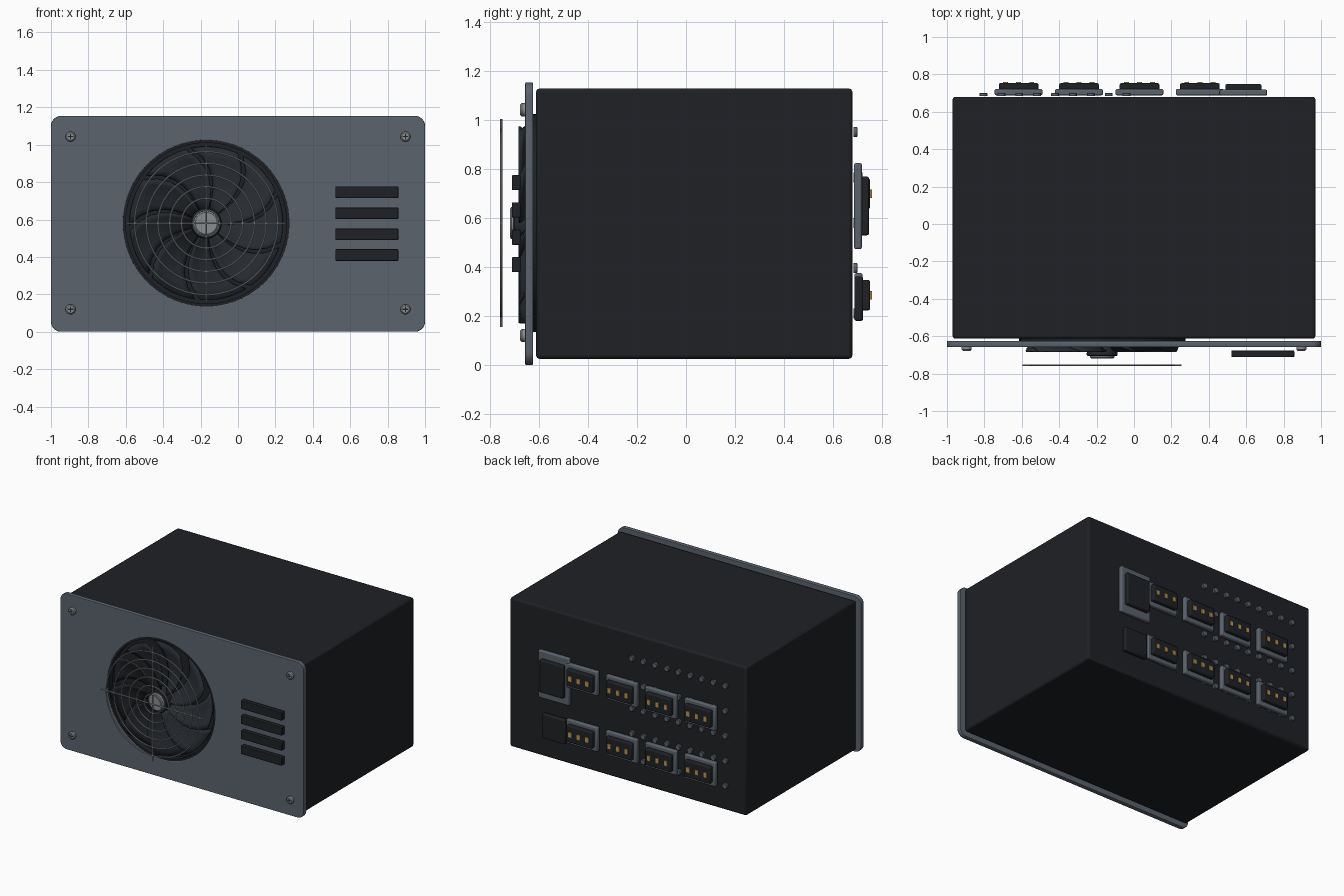
import bpy, bmesh, math
from mathutils import Matrix, Vector

if "Cube" in bpy.data.objects:
    bpy.data.objects.remove(bpy.data.objects["Cube"])

FX, FZ = -0.17, 0.58          # fan centre


def material(name, rgb):
    m = bpy.data.materials.new(name)
    m.diffuse_color = (*rgb, 1)
    m.use_nodes = True
    m.node_tree.nodes["Principled BSDF"].inputs["Base Color"].default_value = m.diffuse_color
    return m


BLACK = material("black_case", (0.013, 0.015, 0.018))
GREY = material("panel_grey", (0.105, 0.125, 0.15))
WIRE = material("wire_grey", (0.30, 0.32, 0.33))
STEEL = material("screw_steel", (0.25, 0.27, 0.29))
GOLD = material("contact_gold", (0.50, 0.30, 0.08))
BLADE = material("blade_black", (0.02, 0.024, 0.03))


def finish(name, bm, mat):
    bmesh.ops.recalc_face_normals(bm, faces=bm.faces)
    me = bpy.data.meshes.new(name)
    bm.to_mesh(me)
    bm.free()
    ob = bpy.data.objects.new(name, me)
    bpy.context.collection.objects.link(ob)
    me.materials.append(mat)
    return ob


def box(name, x, y, z, mat, bevel=0.0, segments=2):
    """Box from (min, max) pairs, optionally with rounded edges."""
    bm = bmesh.new()
    bmesh.ops.create_cube(bm, size=1)
    for v in bm.verts:
        v.co = Vector([a[0] + (a[1] - a[0]) * (c + 0.5) for a, c in zip((x, y, z), v.co)])
    ob = finish(name, bm, mat)
    if bevel:
        b = ob.modifiers.new("rounded_edges", "BEVEL")
        b.width, b.segments = bevel, segments
    return ob


def lathe(name, profile, x, z, mat, steps=32, closed=False):
    """Spin (radius, y) points about a front-to-back axis."""
    bm = bmesh.new()
    pts = [bm.verts.new((r, y, 0)) for r, y in profile]
    edges = [bm.edges.new(p) for p in zip(pts, pts[1:])]
    if closed:
        edges.append(bm.edges.new((pts[-1], pts[0])))
    bmesh.ops.spin(bm, geom=pts + edges, cent=(0, 0, 0), axis=(0, 1, 0),
                   angle=2 * math.pi, steps=steps)
    bmesh.ops.remove_doubles(bm, verts=bm.verts, dist=1e-5)
    bmesh.ops.translate(bm, verts=bm.verts, vec=(x, 0, z))
    return finish(name, bm, mat)


def arc(cx, cy, r, a0, a1, n):
    return [(cx + r * math.cos(math.radians(a0 + (a1 - a0) * i / n)),
             cy + r * math.sin(math.radians(a0 + (a1 - a0) * i / n))) for i in range(n + 1)]


# Case
box("case", (-0.97, 0.97), (-0.613, 0.68), (0.025, 1.13), BLACK, 0.014)

# Front panel: rounded rectangle with a round fan opening
R, EDGE = 0.05, 0.004
outline = []
for k, (sx, sz) in enumerate([(1, 1), (-1, 1), (-1, -1), (1, -1)]):
    outline += arc(sx * (1 - EDGE - R), 0.577 + sz * (0.577 - EDGE - R), R, 90 * k, 90 * k + 90, 8)
curve = bpy.data.curves.new("front_panel", "CURVE")
curve.dimensions, curve.fill_mode = "2D", "BOTH"
curve.extrude, curve.bevel_depth, curve.bevel_resolution = 0.0125, EDGE, 1
for pts in (outline, arc(FX, FZ, 0.448, 0, 360, 72)[:-1]):
    s = curve.splines.new("POLY")
    s.points.add(len(pts) - 1)
    for p, (px, pz) in zip(s.points, pts):
        p.co = (px, pz, 0, 1)
    s.use_cyclic_u = True
tmp = bpy.data.objects.new("panel_curve", curve)
bpy.context.collection.objects.link(tmp)
mesh = bpy.data.meshes.new_from_object(tmp.evaluated_get(bpy.context.evaluated_depsgraph_get()))
bpy.data.objects.remove(tmp)
mesh.transform(Matrix.Translation((0, -0.641, 0)) @ Matrix.Rotation(math.pi / 2, 4, "X"))
mesh.materials.clear()
mesh.materials.append(GREY)
bpy.context.collection.objects.link(bpy.data.objects.new("front_panel", mesh))

# Fan shroud lining the opening
lathe("fan_shroud", [(0.445, -0.656), (0.445, -0.612), (0.43, -0.612), (0.43, -0.656)],
      FX, FZ, BLACK, 72, True)

# Fan blades: swept, pitched strips around the hub
bm = bmesh.new()
BLADES, NR, NA = 9, 6, 6
for b in range(BLADES):
    grid = []
    for i in range(NR + 1):
        t = i / NR
        r = 0.07 + 0.34 * t
        row = []
        for j in range(NA + 1):
            u = j / NA
            a = 2 * math.pi * b / BLADES + 0.45 * t * t + 0.62 * u
            y = -0.682 + 0.062 * u + 0.012 * math.sin(math.pi * u) * t
            row.append(bm.verts.new((FX + r * math.cos(a), y, FZ + r * math.sin(a))))
        grid.append(row)
    for i in range(NR):
        for j in range(NA):
            bm.faces.new((grid[i][j], grid[i + 1][j], grid[i + 1][j + 1], grid[i][j + 1]))
blades = finish("fan_blades", bm, BLADE)
sol = blades.modifiers.new("thickness", "SOLIDIFY")
sol.thickness, sol.offset = 0.008, 0

# Hub and cap
lathe("fan_hub", [(0, -0.612), (0.08, -0.612), (0.083, -0.70), (0.078, -0.706), (0, -0.706)],
      FX, FZ, BLADE, 40)
lathe("hub_cap", [(0, -0.70), (0.065, -0.70), (0.065, -0.714), (0.058, -0.72), (0, -0.72)],
      FX, FZ, STEEL, 40)

# Wire guard: concentric rings and a cross
W = 0.0048
for i in range(6):
    r = 0.07 + 0.0625 * i
    ring = [(r + W * math.cos(k * math.pi / 4), -0.755 + W * math.sin(k * math.pi / 4)) for k in range(8)]
    lathe(f"guard_ring_{i + 1}", ring, FX, FZ, WIRE, 64, True)
for name, axis in (("guard_bar_horizontal", "Y"), ("guard_bar_vertical", "Z")):
    bm = bmesh.new()
    bmesh.ops.create_cone(bm, cap_ends=True, segments=10, radius1=W, radius2=W, depth=0.85)
    bm.transform(Matrix.Translation((FX, -0.755, FZ)) @ Matrix.Rotation(math.pi / 2 if axis == "Y" else 0, 4, "Y"))
    finish(name, bm, WIRE)

# Louvres beside the fan
for i in range(4):
    z = 0.41 + 0.1117 * i
    box(f"louvre_{i + 1}", (0.52, 0.857), (-0.712, -0.677), (z - 0.031, z + 0.031), BLACK, 0.004)

# Corner screws with cross recess
for sx in (-1, 1):
    for z in (0.12, 1.043):
        x, tag = 0.895 * sx, ("left" if sx < 0 else "right") + ("_lower" if z < 0.5 else "_upper")
        lathe("screw_" + tag, [(0, -0.65), (0.027, -0.65), (0.027, -0.671), (0.02, -0.678), (0, -0.678)],
              x, z, STEEL, 24)
        for n, (w, h) in enumerate(((0.015, 0.003), (0.003, 0.015))):
            box(f"screw_slot_{tag}_{n + 1}", (x - w, x + w), (-0.6795, -0.675), (z - h, z + h), BLACK)

# Rear connectors: grey bezel, black socket, three gold contacts
for row, z in enumerate((0.285, 0.70)):
    for col in range(4):
        x = -0.617 + 0.323 * col
        tag = f"{row + 1}_{col + 1}"
        box("connector_bezel_" + tag, (x - 0.128, x + 0.128), (0.688, 0.722), (z - 0.09, z + 0.09), GREY, 0.008)
        box("connector_socket_" + tag, (x - 0.106, x + 0.106), (0.715, 0.753), (z - 0.062, z + 0.062), BLACK, 0.008)
        for k in (-1, 0, 1):
            px = x + 0.07 * k
            box(f"contact_{tag}_{k + 2}", (px - 0.013, px + 0.013), (0.745, 0.76), (z - 0.018, z + 0.018), GOLD)

# Power inlet and switch
box("inlet_frame", (0.458, 0.712), (0.687, 0.719), (0.473, 0.825), GREY, 0.008)
box("inlet_socket", (0.488, 0.682), (0.71, 0.748), (0.53, 0.77), BLACK, 0.008)
box("power_switch", (0.49, 0.68), (0.688, 0.724), (0.18, 0.362), BLACK, 0.008)

# Grid of rear studs
for row in range(5):
    for col in range(9):
        lathe(f"rear_stud_{row + 1}_{col + 1}",
              [(0, 0.684), (0.021, 0.684), (0.021, 0.698), (0.018, 0.701), (0, 0.701)],
              -0.805 + 0.0957 * col, 0.21 + 0.1855 * row, GREY, 14)

# Smooth shading with sharp edges kept
bpy.ops.object.select_all(action="SELECT")
bpy.context.view_layer.objects.active = blades
bpy.ops.object.shade_smooth_by_angle(angle=math.radians(35))
